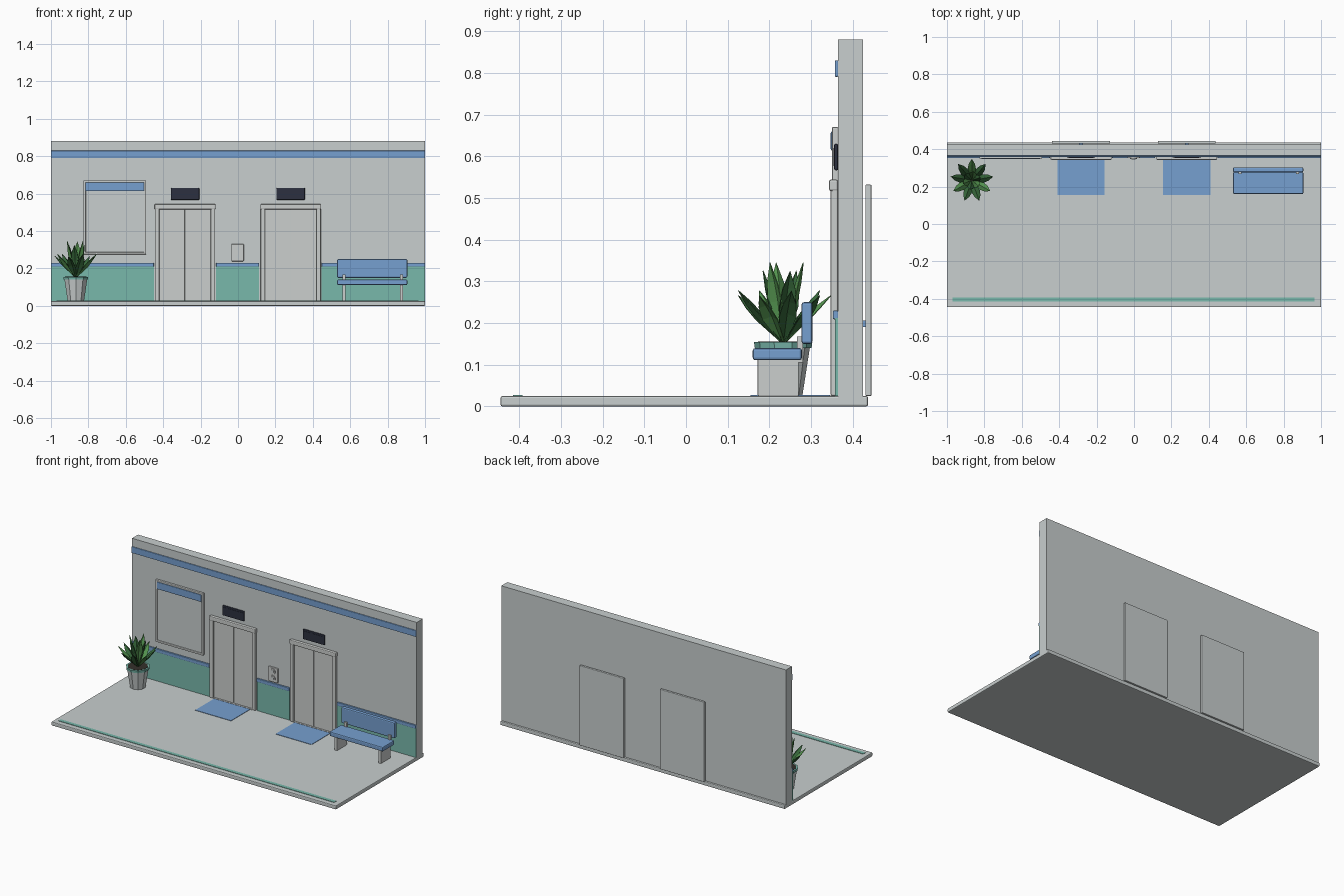
import bpy, bmesh, math
from mathutils import Vector, Matrix

if "Cube" in bpy.data.objects:
    bpy.data.objects.remove(bpy.data.objects["Cube"])


def mat(name, rgb):
    m = bpy.data.materials.new(name)
    m.diffuse_color = (*rgb, 1)
    m.use_nodes = True
    m.node_tree.nodes["Principled BSDF"].inputs["Base Color"].default_value = m.diffuse_color
    return m


GREY = mat("wall grey", (0.58, 0.62, 0.62))
METAL = mat("brushed metal", (0.60, 0.62, 0.61))
BLUE = mat("soft blue", (0.18, 0.35, 0.63))
TEAL = mat("teal", (0.19, 0.48, 0.41))
NAVY = mat("dark display", (0.025, 0.03, 0.05))
SOIL = mat("soil", (0.035, 0.03, 0.025))
LEAF_D = mat("dark leaf", (0.035, 0.13, 0.04))
LEAF_L = mat("light leaf", (0.09, 0.30, 0.08))


def finish(name, bm, material):
    me = bpy.data.meshes.new(name)
    bm.to_mesh(me)
    bm.free()
    me.materials.append(material)
    ob = bpy.data.objects.new(name, me)
    bpy.context.collection.objects.link(ob)
    return ob


def box(name, x, y, z, material, bevel=0.0):
    """Box from (min, max) ranges, optionally with chamfered edges."""
    bm = bmesh.new()
    size = [r[1] - r[0] for r in (x, y, z)]
    mid = [(r[0] + r[1]) / 2 for r in (x, y, z)]
    bmesh.ops.create_cube(bm, size=1, matrix=Matrix.Translation(mid) @ Matrix.Diagonal((*size, 1)))
    if bevel:
        bmesh.ops.bevel(bm, geom=bm.edges[:], offset=bevel, segments=2, profile=0.5, affect='EDGES')
    return finish(name, bm, material)


def cone(name, loc, r1, r2, depth, material, sides, rot=None):
    bm = bmesh.new()
    m = Matrix.Translation(loc) @ (rot or Matrix())
    bmesh.ops.create_cone(bm, cap_ends=True, segments=sides, radius1=r1, radius2=r2, depth=depth, matrix=m)
    return finish(name, bm, material)


WALL = 0.365  # front face of the wall
FLOOR = 0.025

# Floor, wall, painted bands
box("floor", (-1, 1), (-0.445, 0.437), (0, FLOOR), GREY, 0.005)
box("wall", (-1, 1), (WALL, 0.425), (0.02, 0.88), GREY)
box("upper_stripe", (-1, 1), (0.357, WALL), (0.79, 0.83), BLUE, 0.003)
box("floor_strip", (-0.97, 0.966), (-0.415, -0.392), (FLOOR - 0.003, 0.0275), TEAL)
for i, xr in enumerate([(-1, -0.45), (-0.117, 0.113), (0.447, 1)]):
    box(f"wainscot_{i}", xr, (0.357, WALL), (FLOOR, 0.212), TEAL)
    box(f"wainscot_rail_{i}", xr, (0.352, WALL), (0.209, 0.23), BLUE, 0.003)

# Elevators
for side, cx in (("left", -0.283), ("right", 0.282)):
    for s in (-1, 1):
        a, b = sorted((cx + s * 0.137, cx + s * 0.161))
        box(f"{side}_door_jamb_{s}", (a, b), (0.347, WALL), (FLOOR, 0.525), METAL, 0.004)
        a, b = sorted((cx + s * 0.0015, cx + s * 0.137))
        box(f"{side}_door_leaf_{s}", (a, b), (0.359, 0.368), (FLOOR, 0.52), METAL, 0.001)
    box(f"{side}_door_header", (cx - 0.163, cx + 0.163), (0.343, WALL), (0.516, 0.544), METAL, 0.005)
    box(f"{side}_door_sill", (cx - 0.137, cx + 0.137), (0.347, WALL), (FLOOR - 0.003, 0.028), METAL)
    box(f"{side}_floor_display", (cx - 0.076, cx + 0.076), (0.355, WALL), (0.566, 0.63), NAVY, 0.004)
    box(f"{side}_display_screen", (cx - 0.066, cx + 0.066), (0.3535, 0.358), (0.576, 0.62), NAVY)
    box(f"{side}_mat", (cx - 0.126, cx + 0.126), (0.155, 0.345), (FLOOR - 0.003, 0.0275), BLUE)
    box(f"{side}_shaft_panel", (cx - 0.155, cx + 0.155), (0.43, 0.445), (FLOOR, 0.532), GREY, 0.003)
    box(f"{side}_shaft_mount", (cx - 0.01, cx + 0.01), (0.424, 0.432), (0.19, 0.206), BLUE)

# Call panel with two round buttons
box("call_panel", (-0.036, 0.031), (0.352, WALL), (0.238, 0.33), METAL, 0.004)
quarter = Matrix.Rotation(math.pi / 2, 4, 'X')
for z in (0.307, 0.263):
    cone(f"call_button_ring_{z}", (-0.0025, 0.351, z), 0.019, 0.019, 0.006, METAL, 20, quarter)
    cone(f"call_button_{z}", (-0.0025, 0.349, z), 0.011, 0.011, 0.006, GREY, 16, quarter)

# Notice board: panel, thin frame, blue heading plate
box("board_panel", (-0.822, -0.495), (0.357, WALL), (0.28, 0.665), GREY)
for n, xr in (("left", (-0.826, -0.814)), ("right", (-0.503, -0.491))):
    box(f"board_frame_{n}", xr, (0.35, WALL), (0.275, 0.67), METAL, 0.003)
for n, zr in (("bottom", (0.275, 0.287)), ("top", (0.658, 0.67))):
    box(f"board_frame_{n}", (-0.826, -0.491), (0.35, WALL), zr, METAL, 0.003)
box("board_heading", (-0.815, -0.502), (0.347, 0.36), (0.614, 0.659), BLUE, 0.003)

# Bench
box("bench_seat", (0.53, 0.905), (0.16, 0.278), (0.111, 0.14), BLUE, 0.006)
box("bench_back", (0.53, 0.905), (0.277, 0.303), (0.15, 0.25), BLUE, 0.006)
for n, x in (("left", 0.567), ("right", 0.874)):
    box(f"bench_leg_{n}", (x - 0.009, x + 0.009), (0.172, 0.27), (FLOOR, 0.115), METAL, 0.002)
    box(f"bench_post_{n}", (x - 0.009, x + 0.009), (0.266, 0.281), (0.105, 0.168), METAL, 0.002)

# Plant pot
PX, PY = -0.867, 0.233
cone("pot", (PX, PY, 0.083), 0.046, 0.064, 0.116, GREY, 10)
cone("pot_rim", (PX, PY, 0.1475), 0.068, 0.07, 0.015, TEAL, 10)
cone("pot_soil", (PX, PY, 0.1535), 0.06, 0.06, 0.005, SOIL, 10)


def leaf(name, angle, reach, height, width, material):
    """Folded pointed leaf rising from the pot centre, with a shallow keel."""
    out = Vector((math.cos(angle), math.sin(angle), 0))
    side = Vector((-out.y, out.x, 0))
    root = Vector((PX, PY, 0.155)) + out * 0.006
    tip = Vector((PX, PY, height)) + out * reach
    normal = (tip - root).cross(side).normalized()
    bm = bmesh.new()
    rows = []
    for t, w, lift in ((0, 0.3, 0), (0.5, 1, 0.012), (0.75, 0.75, 0.009)):
        c = root.lerp(tip, t) - normal * lift * 0.3
        edge = side * width * w / 2
        rows.append([bm.verts.new(p) for p in (c - edge, c + normal * lift, c + edge)])
    end = bm.verts.new(tip)
    for a, b in zip(rows, rows[1:]):
        for i in (0, 1):
            bm.faces.new((a[i], a[i + 1], b[i + 1], b[i]))
    for i in (0, 1):
        bm.faces.new((rows[-1][i], rows[-1][i + 1], end))
    ob = finish(name, bm, material)
    mod = ob.modifiers.new("thickness", 'SOLIDIFY')
    mod.thickness = 0.002


# Outer spreading leaves and inner upright leaves
for i in range(9):
    leaf(f"outer_leaf_{i}", math.radians(90 + 40 * i), 0.115, 0.265 + 0.012 * (i % 2), 0.042,
         LEAF_D if i % 3 else LEAF_L)
for i in range(6):
    leaf(f"inner_leaf_{i}", math.radians(20 + 60 * i), 0.05, 0.325 + 0.02 * (i % 2), 0.042,
         LEAF_L if i % 2 else LEAF_D)
